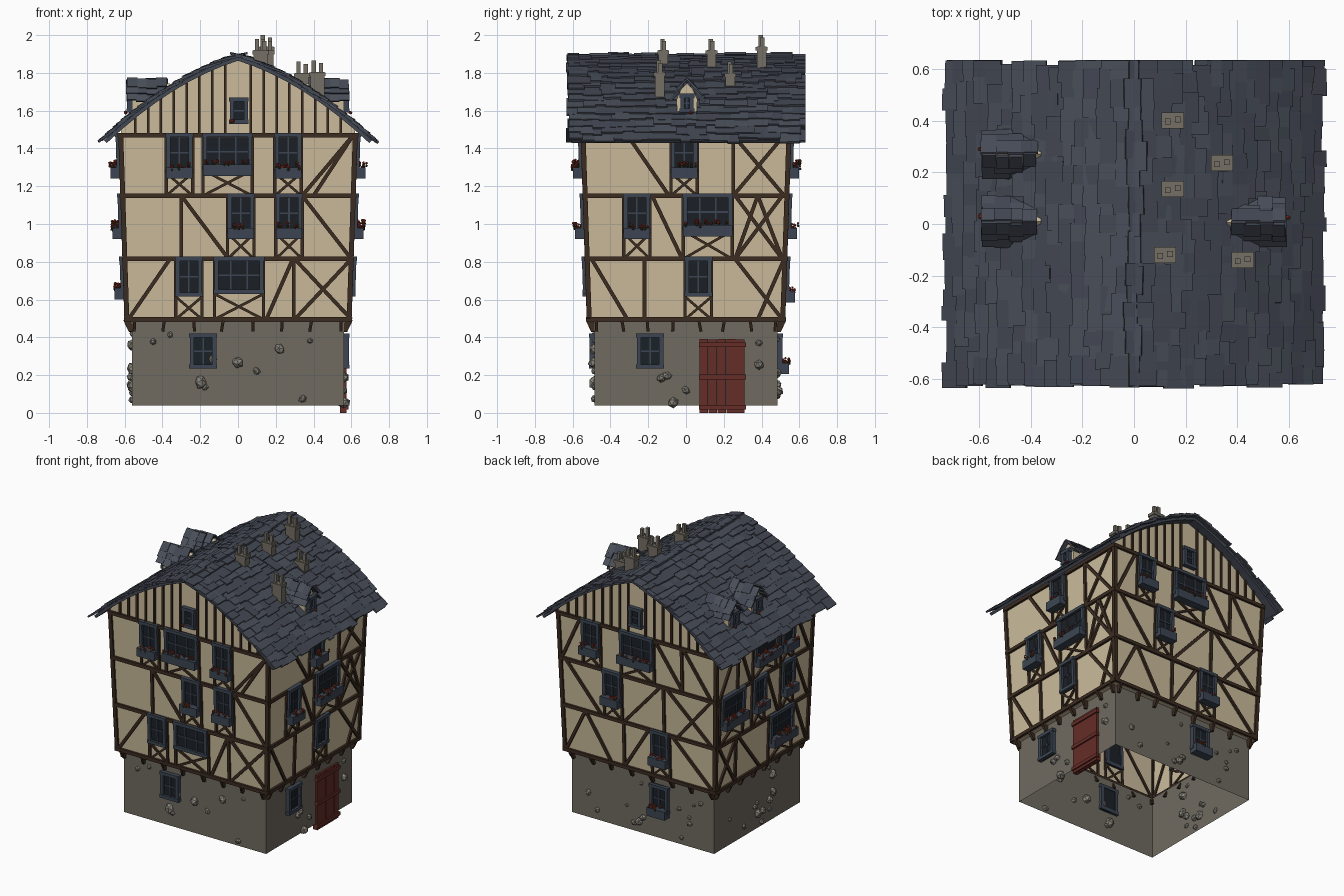
import bpy, bmesh, random
from math import sqrt
from mathutils import Vector as V, Matrix

if "Cube" in bpy.data.objects:
    bpy.data.objects.remove(bpy.data.objects["Cube"])

random.seed(7)
rnd = random.uniform
COL = dict(stone=(.16, .145, .12), rubble=(.24, .225, .19), plaster=(.6, .5, .33), wood=(.045, .025, .015),
           slate=(.055, .063, .085), slate2=(.066, .076, .1), frame=(.045, .06, .085), glass=(.011, .015, .02),
           door=(.13, .026, .02), red=(.3, .03, .015), leaf=(.05, .04, .015), chimney=(.18, .16, .13))
X, Y, Z = Matrix.Identity(3)
parts = {}


def bm_of(name, col):
    return parts.setdefault(name, (bmesh.new(), col))[0]


def box(name, col, c, a, b, d):
    """Box from a centre and three half-axis vectors."""
    M = Matrix((a, b, d)).transposed().to_4x4()
    bmesh.ops.create_cube(bm_of(name, col), size=2, matrix=Matrix.Translation(c) @ M)


def poly(name, col, pts):
    bm = bm_of(name, col)
    bm.faces.new([bm.verts.new(p) for p in pts])


def lump(name, col, c, r, flat=.8):
    M = Matrix.Translation(c) @ Matrix.Rotation(rnd(0, 6), 4, V((rnd(-1, 1), rnd(-1, 1), 1))) @ Matrix.Diagonal((r, r * flat, r * flat, 1))
    bmesh.ops.create_icosphere(bm_of(name, col), subdivisions=1, radius=1, matrix=M)


# Wall outline (jettied, leaning slightly out), roof curve, side frames P(u, z, depth)
F = (.495, .815, 1.15, 1.47)
def hx(z): return .56 if z < .48 else .588 + .033 * (min(z, F[3]) - .48)
def hy(z): return hx(z) - .076
def rz(x): return 1.875 - .31 * abs(x) - .45 * x * x


def front(u, z, d=0): return V((u, -hy(z) - d, z))
def back(u, z, d=0): return V((u, hy(z) + d, z))
def right(u, z, d=0): return V((hx(z) + d, u, z))
def left(u, z, d=0): return V((-hx(z) - d, u, z))


def bar(name, col, P, u0, z0, u1, z1, w, d0=-.008, d1=.013):
    A, B = P(u0, z0, (d0 + d1) / 2), P(u1, z1, (d0 + d1) / 2)
    n = P(0, 0, 1) - P(0, 0, 0)
    t = (B - A) / 2
    box(name, col, (A + B) / 2, t, t.cross(n).normalized() * w / 2, n * (d1 - d0) / 2)


def beam(P, u0, z0, u1, z1, w=.02):
    bar('timber_frame', 'wood', P, u0, z0, u1, z1, w)


def window(P, u, z0, z1, w=.14, cols=2, planter=False, foot=0):
    """Framed window with panes, optional flower box, and a cross brace down to foot."""
    h, t, mid = w / 2, .022, (z0 + z1) / 2
    bar('window_glass', 'glass', P, u, z0, u, z1, w - t, -.015, .012)
    for s in (-1, 1):
        x, z = u + s * (h - t / 2), mid + s * (z1 - z0 - t) / 2
        bar('window_frames', 'frame', P, x, z0, x, z1, t, -.02, .028)
        bar('window_frames', 'frame', P, u - h - .004, z, u + h + .004, z, t, -.02, .03)
    for i in range(1, cols):
        x = u - h + w * i / cols
        bar('window_frames', 'frame', P, x, z0, x, z1, .008, 0, .018)
    bar('window_frames', 'frame', P, u - h, mid, u + h, mid, .008, 0, .018)
    if planter:
        bar('flower_boxes', 'frame', P, u - h, z0, u + h, z0, .06, 0, .06)
        for i in range(int(w / .016)):
            p = P(u + rnd(-h, h) * .9, z0 + rnd(.03, .055), rnd(.02, .065))
            lump('flowers', 'red', p, rnd(.007, .012))
            lump('leaves', 'leaf', p - Z * .014, .009)
    if foot:
        for s in (-1, 1):
            beam(P, u + s * h, z0, u - s * h, foot, .014)


def ring(name, col, z0, z1, a, b):
    """Open four-sided band between two rectangles given by half sizes."""
    turn = ((-1, -1), (1, -1), (1, 1), (-1, 1))
    for (i, j), (k, m) in zip(turn, turn[1:] + turn[:1]):
        poly(name, col, [(i * a[0], j * a[1], z0), (k * a[0], m * a[1], z0), (k * b[0], m * b[1], z1), (i * b[0], j * b[1], z1)])


# Hollow stone base and plaster storeys with gables
base, low, top = [(hx(z), hy(z)) for z in (0, .48, 1.47)]
ring('stone_base', 'stone', .04, .48, base, base)
ring('plaster_walls', 'plaster', .48, .481, base, low)
ring('plaster_walls', 'plaster', .481, 1.47, low, top)
for s in (-1, 1):
    curve = [(top[0] * i / 8, s * top[1], rz(top[0] * i / 8)) for i in range(8, -9, -1)]
    poly('plaster_walls', 'plaster', [(-top[0], s * top[1], 1.47), (top[0], s * top[1], 1.47)] + curve)
    e = rz(top[0])
    poly('plaster_walls', 'plaster', [(s * top[0], y, z) for y, z in ((-top[1], 1.47), (top[1], 1.47), (top[1], e), (-top[1], e))])

# Shared framing: sills, corner posts, joist ends, gable studs and gable windows
for P, half in ((front, hx), (back, hx), (right, hy), (left, hy)):
    for z in F:
        bar('timber_frame', 'wood', P, -half(z) - .012, z, half(z) + .012, z, .024, -.01, .016)
    for s in (-1, 1):
        beam(P, s * half(.49), .49, s * half(1.47), 1.47, .026)
    for i in range(8):
        u = (i - 3.5) * half(.5) * .265
        bar('joist_ends', 'wood', P, u, .49, u + rnd(-.012, .012), .43, .016, -.02, .018)
for P in (front, back):
    for i in range(-8, 9):
        if i:
            beam(P, i * .068, 1.47, i * .068, rz(i * .068) - .01, .013)
    window(P, .005, 1.53, 1.67, .095, 1)
lump('flowers', 'red', front(-.03, 1.545, .035), .015)


def storey(P, k, narrow=(), wide=(), braces=(), planter=True):
    """Windows hung under the upper sill with posts beside them, and slanted braces (u bottom, u top)."""
    for us, w, h, cols in ((narrow, .14, .21, 2), (wide, .26, .195, 3)):
        for u in us:
            window(P, u, F[k + 1] + .01 - h, F[k + 1] + .012, w, cols, planter, F[k])
            for s in (-1, 1):
                beam(P, u + s * w / 2, F[k], u + s * w / 2, F[k + 1], .017)
    for a, b in braces:
        beam(P, a, F[k], b, F[k + 1])


storey(front, 0, [-.26], [.005], [(-.58, -.36), (.15, .29), (.295, .295), (.3, .6), (.6, .3)], False)
storey(front, 1, [.015, .27], [], [(-.3, -.3), (-.05, -.3), (.6, .34)])
storey(front, 2, [-.31, .265], [-.055], [(.34, .61), (.4, .61)])
storey(right, 0, [.065], [], [(-.22, -.22), (-.31, -.5), (.51, .26), (.38, .52)], False)
storey(right, 1, [-.26], [.115], [(-.02, -.18), (.26, .38), (.51, .38), (.51, .26), (.26, .51)])
storey(right, 2, [-.01], [], [(-.09, -.31), (.25, .25), (.25, .52), (.52, .25)])
storey(back, 0, [-.17], [], [(.58, .42), (.22, .42), (.12, .12), (.12, -.08), (-.58, -.26)])
storey(back, 1, [.2], [], [(.29, .57), (.12, -.18), (-.2, -.2), (-.58, -.22), (-.3, -.58)])
storey(back, 2, [.36], [0], [(-.35, -.35), (-.58, -.36), (-.36, -.14), (.6, .45)])
storey(left, 0, [], [-.2], [(.5, .3), (.3, .3), (.3, .5), (.02, .28), (-.5, -.36)])
storey(left, 1, [.06, -.26], [.36], [(-.5, -.34), (-.17, -.03)])
storey(left, 2, [-.25], [0], [(.3, .3), (.5, .32), (.15, .29), (-.5, -.34)])

# Ground floor windows and plank door
for P, u in ((front, -.185), (right, -.19), (back, -.14)):
    window(P, u, .235, .42, planter=P is back)
for i in range(5):
    u = .094 + i * .048
    bar('door_planks', 'door', right, u, 0, u, .39 + rnd(-.004, .004), .046, -.02, .014)
for z in (.03, .19, .36):
    bar('door_battens', 'door', right, .068, z, .318, z, .024, 0, .024)

# Rubble stones set in the base, clear of the door
for P, count in ((front, 10), (right, 8), (back, 13), (left, 12)):
    for i in range(count):
        u, r = rnd(-.46, .46), rnd(.014, .04)
        if not (P is right and .02 < u < .36):
            lump('rubble_stones', 'rubble', P(u, rnd(.05, .43)), r)


def slate(): return random.choice((('roof_slates', 'slate'), ('pale_roof_slates', 'slate2')))


# Curved roof deck and overlapping irregular slates
for s in (-1, 1):
    for i in range(8):
        x0, x1 = .7 * i / 8, .7 * (i + 1) / 8
        A, B = V((s * x0, 0, rz(x0))), V((s * x1, 0, rz(x1)))
        box('roof_deck', 'slate', (A + B) / 2, (B - A) * .52, Y * .605, (B - A).cross(Y).normalized() * .01)
    x = .715
    while x > .03:
        k = .31 + .9 * x
        t, n = V((-s, 0, k)).normalized(), V((s * k, 0, 1)).normalized()
        y = -.615 - rnd(0, .018)
        while y < .6:
            w = min(rnd(.045, .125), .63 - y)
            tt = (t - n * rnd(.1, .17)).normalized()
            yy = (Y + t * rnd(-.04, .04)).normalized()
            L = rnd(.095, .125)
            c = V((s * x, y + w / 2, rz(x))) + t * (L / 2 + rnd(-.016, .016)) + n * rnd(.013, .02)
            box(*slate(), c, tt * L / 2, yy * (w / 2 + .003), tt.cross(yy) * .006)
            y += w
        x -= .056 / sqrt(1 + k * k)

# Dormers with steep little slate roofs
for s, cy in ((1, .005), (-1, .01), (-1, .27)):
    def D(u, z, d=0): return V((s * (.56 + d), cy + u, z))
    half = ((.05, 1.5), (.055, 1.66), (.03, 1.715), (0, 1.745))
    prof = list(half) + [(-u, z) for u, z in half[2::-1]]
    for d in (0, -.2):
        poly('dormer_walls', 'plaster', [D(u, z, d) for u, z in prof])
    for p, q in zip(prof, prof[1:] + prof[:1]):
        poly('dormer_walls', 'plaster', [D(*p), D(*q), D(*q, -.2), D(*p, -.2)])
    window(D, 0, 1.59, 1.69, .07)
    lump('flowers', 'red', D(.02, 1.59, .035), .012)
    for q in (-1, 1):
        t, n = V((0, -q * .075, .115)).normalized(), V((0, q * .115, .075)).normalized()
        for r in range(3):
            for i in range(4):
                c = D(q * .08, 1.655, -i * .052) + t * (r * .04 + .025 + rnd(-.008, .008)) + n * rnd(-.002, .008)
                tt = (t - n * .2).normalized()
                box(*slate(), c, tt * .033, X * rnd(.024, .034), n * .005)

# Chimneys with caps and pots: x, y, pot top
for x, y, p in ((.15, .4, 2), (.34, .235, 1.86), (.15, .135, 1.98), (.12, -.12, 1.98), (.42, -.14, 1.865)):
    b, z = rz(x) - .06, p - .06
    box('chimney_stacks', 'chimney', V((x, y, (b + z) / 2)), X * .037, Y * .025, Z * (z - b) / 2)
    box('chimney_caps', 'chimney', V((x, y, z - .012)), X * .043, Y * .031, Z * .01)
    for s in (-1, 1):
        h = p - .006 * (1 + s)
        box('chimney_pots', 'chimney', V((x + s * .019, y + s * .004, (z + h) / 2)), X * .011, Y * .011, Z * (h - z) / 2)

# Turn every part into an object
mats = {}
for k, c in COL.items():
    mats[k] = bpy.data.materials.new(k)
    mats[k].diffuse_color = (*c, 1)
for name, (bm, col) in parts.items():
    if name in ('plaster_walls', 'stone_base', 'dormer_walls'):
        bmesh.ops.remove_doubles(bm, verts=bm.verts, dist=.0002)
    bmesh.ops.recalc_face_normals(bm, faces=bm.faces)
    me = bpy.data.meshes.new(name)
    bm.to_mesh(me)
    bm.free()
    me.materials.append(mats[col])
    bpy.context.collection.objects.link(bpy.data.objects.new(name, me))

for m in bpy.data.materials:
    if m.users and not m.is_grease_pencil:
        m.use_nodes = True
        m.node_tree.nodes["Principled BSDF"].inputs["Base Color"].default_value = m.diffuse_color
